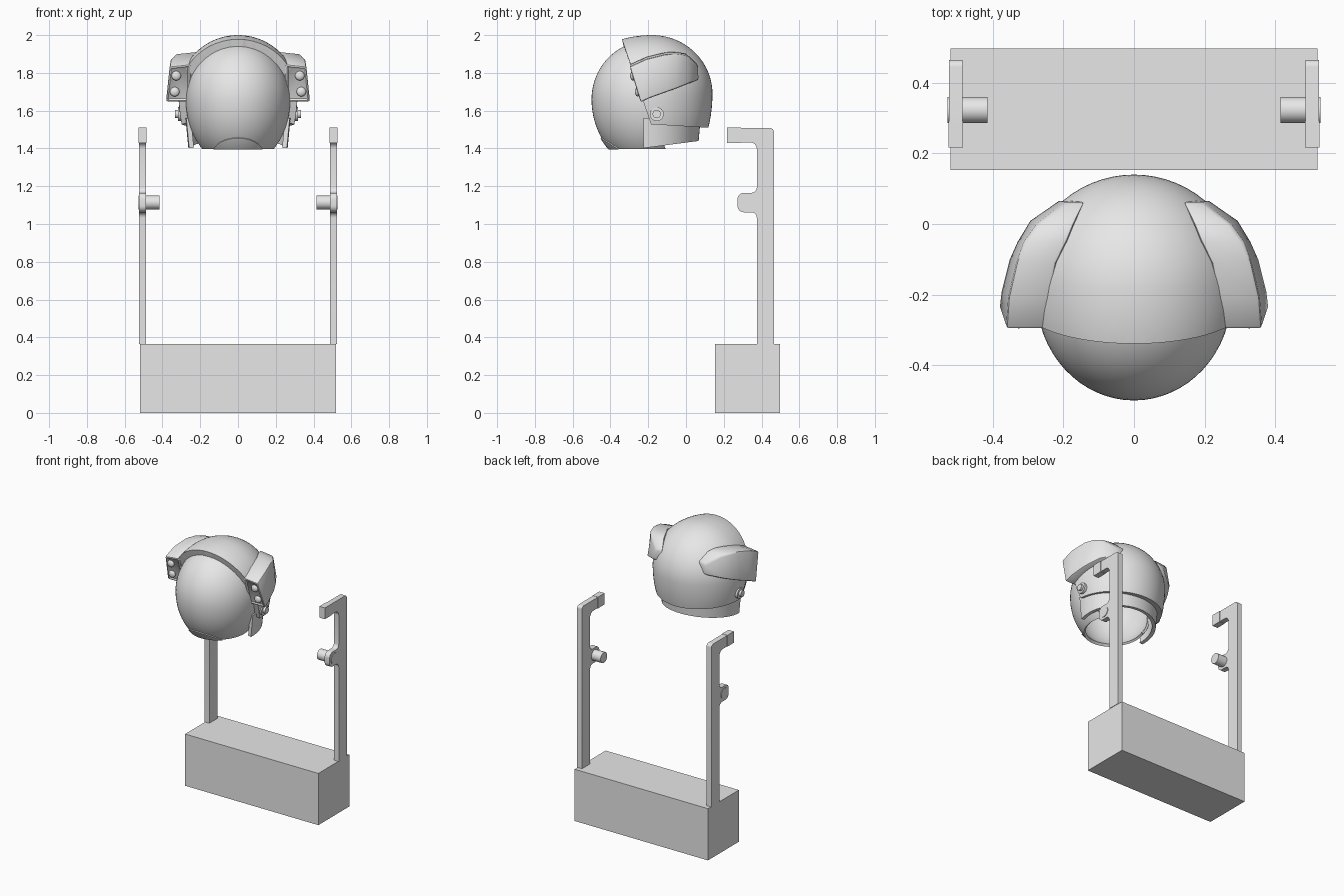
import bpy, bmesh, math
from mathutils import Vector, Matrix

if "Cube" in bpy.data.objects:
    bpy.data.objects.remove(bpy.data.objects["Cube"])

grey = bpy.data.materials.new("plain_grey")
grey.diffuse_color = (0.8, 0.8, 0.8, 1)
grey.use_nodes = True
grey.node_tree.nodes["Principled BSDF"].inputs["Base Color"].default_value = grey.diffuse_color


def finish(name, bm, mirror=False, wall=0, angle=30):
    """Turn a bmesh into an object, add wall thickness / mirror, set shading."""
    me = bpy.data.meshes.new(name)
    bm.to_mesh(me)
    bm.free()
    ob = bpy.data.objects.new(name, me)
    bpy.context.collection.objects.link(ob)
    me.materials.append(grey)
    bpy.ops.object.select_all(action='DESELECT')
    ob.select_set(True)
    bpy.context.view_layer.objects.active = ob
    if wall:
        m = ob.modifiers.new("wall", 'SOLIDIFY')
        m.thickness, m.offset = wall, -1
        bpy.ops.object.modifier_apply(modifier=m.name)
    if mirror:
        m = ob.modifiers.new("mirror", 'MIRROR')
        m.use_mirror_merge = False
        bpy.ops.object.modifier_apply(modifier=m.name)
    bpy.ops.object.shade_smooth_by_angle(angle=math.radians(angle))
    return ob


def egg(centre, rx, front, back, up, down):
    """Sphere with separate radii to the front, back, top and bottom."""
    bm = bmesh.new()
    bmesh.ops.create_uvsphere(bm, u_segments=64, v_segments=40, radius=1)
    for v in bm.verts:
        x, y, z = v.co
        v.co = Vector(centre) + Vector((x * rx, y * (front if y < 0 else back),
                                        z * (up if z > 0 else down)))
    return bm


def cut(bm, point, away):
    """Remove everything on the 'away' side of a plane."""
    bmesh.ops.bisect_plane(bm, geom=bm.verts[:] + bm.edges[:] + bm.faces[:],
                           plane_co=point, plane_no=away, clear_outer=True)


def box(name, x, y, z, mirror=False):
    bm = bmesh.new()
    bmesh.ops.create_cube(bm, size=1)
    for v in bm.verts:
        v.co = [a + (b - a) * (c + 0.5) for (a, b), c in zip((x, y, z), v.co)]
    return finish(name, bm, mirror)


def rounded(corners):
    """Polygon from (y, z, radius) corners, each rounded with an arc."""
    out, n = [], len(corners)
    for i, (a, b, r) in enumerate(corners):
        p = Vector((a, b))
        if not r:
            out.append(p)
            continue
        d0 = (Vector(corners[i - 1][:2]) - p).normalized()
        d1 = (Vector(corners[(i + 1) % n][:2]) - p).normalized()
        c = p + (d0 + d1) * r
        for k in range(7):
            t = k / 6 * math.pi / 2
            out.append(c - d1 * r * math.cos(t) - d0 * r * math.sin(t))
    return out


def x_rod(bm, y, z, r, x0, x1):
    """Cylinder along x."""
    m = Matrix.Translation(((x0 + x1) / 2, y, z)) @ Matrix.Rotation(math.pi / 2, 4, 'Y')
    bmesh.ops.create_cone(bm, cap_ends=True, segments=32, radius1=r, radius2=r,
                          depth=x1 - x0, matrix=m)


# --- Stand -----------------------------------------------------------------
box("base", (-0.52, 0.52), (0.153, 0.498), (0, 0.365))

# Upright with top arm and rounded peg bracket
profile = rounded([
    (0.375, 0.365, 0), (0.465, 0.365, 0), (0.465, 1.508, 0.02), (0.22, 1.508, 0),
    (0.22, 1.432, 0), (0.375, 1.432, 0.035), (0.375, 1.165, 0.03),
    (0.272, 1.165, 0.035), (0.272, 1.062, 0.035), (0.375, 1.062, 0.03)])
bm = bmesh.new()
face = bm.faces.new([bm.verts.new((0.486, p.x, p.y)) for p in profile])
ext = bmesh.ops.extrude_face_region(bm, geom=[face])
bmesh.ops.translate(bm, vec=(0.038, 0, 0),
                    verts=[g for g in ext["geom"] if isinstance(g, bmesh.types.BMVert)])
bmesh.ops.recalc_face_normals(bm, faces=bm.faces[:])
finish("uprights", bm, mirror=True)

box("arm_tips", (0.484, 0.526), (0.217, 0.29), (1.43, 1.51), mirror=True)

bm = bmesh.new()
x_rod(bm, 0.323, 1.114, 0.037, 0.415, 0.528)
finish("pegs", bm, mirror=True)

# --- Helmet ----------------------------------------------------------------
rim_point = (0, -0.34, 1.98)                          # slanted face opening
rim_out = Vector((0, -0.35, -0.12)).normalized()

bm = egg((0, -0.18, 1.69), 0.315, 0.43, 0.32, 0.31, 0.5)
cut(bm, rim_point, rim_out)
cut(bm, (0, -0.22, 1.53), (0, -0.06, -1))
finish("helmet_shell", bm, wall=0.045)

visor_shape = ((0, -0.2, 1.66), 0.277, 0.3, 0.3, 0.31, 0.36)
bm = egg(*visor_shape)
cut(bm, Vector(rim_point) - rim_out * 0.03, -rim_out)
cut(bm, (0, -0.31, 1.397), (0, 0, -1))
finish("visor", bm, wall=0.015)

# Raised band below the visor
bm = egg(visor_shape[0], 0.284, 0.306, 0.306, 0.316, 0.366)
cut(bm, Vector(rim_point) - rim_out * 0.01, -rim_out)
cut(bm, (0, -0.43, 1.44), (0, 0.13, 0.21))
cut(bm, (0, -0.31, 1.395), (0, 0, -1))
finish("chin_band", bm, wall=0.02)

# Open neck collar, slightly flared upward
bm = bmesh.new()
bmesh.ops.create_cone(bm, cap_ends=False, segments=64, radius1=0.97, radius2=1.03, depth=1)
for v in bm.verts:
    x, y, z = v.co
    v.co = (x * 0.27, -0.18 + y * 0.25, 1.475 + z * 0.17)
cut(bm, (0, -0.225, 1.5), (0, -1, 0))
cut(bm, (0, -0.2, 1.405), (0, 0.13, -1))
finish("neck_collar", bm, wall=0.025)

# Side pods: stations of (y low, y high, x in, x out, z low, z high)
stations = [(-0.24, -0.298, 0.25, 0.382, 1.645, 1.845),
            (-0.19, -0.21, 0.24, 0.376, 1.668, 1.885),
            (-0.10, -0.11, 0.22, 0.353, 1.70, 1.91),
            (-0.05, -0.05, 0.19, 0.331, 1.718, 1.912),
            (0.01, 0.0, 0.17, 0.295, 1.742, 1.903),
            (0.066, 0.062, 0.14, 0.215, 1.765, 1.845)]
bm = bmesh.new()
rings = []
for y0, y1, xi, xo, z0, z1 in stations:
    rings.append([bm.verts.new(c) for c in
                  ((xi, y0, z0), (xo, y0, z0), (xo - 0.02, y1, z1 - 0.012), (xi, y1, z1))])
for a, b in zip(rings, rings[1:]):
    for k in range(4):
        j = (k + 1) % 4
        bm.faces.new((a[k], a[j], b[j], b[k]))
bm.faces.new(rings[0])
bm.faces.new(rings[-1][::-1])
bmesh.ops.recalc_face_normals(bm, faces=bm.faces[:])
sharp = [e for e in bm.edges if len(e.link_faces) == 2 and e.calc_face_angle() > 0.7]
bmesh.ops.bevel(bm, geom=sharp, offset=0.01, segments=2, profile=0.5, affect='EDGES')
bm.normal_update()
front = max((f for f in bm.faces if f.normal.y < -0.8), key=lambda f: f.calc_area())
bmesh.ops.inset_region(bm, faces=[front], thickness=0.012, depth=-0.006)
finish("side_pods", bm, mirror=True, angle=35)

# Round lamps on the pod fronts
bm = bmesh.new()
for x, z in ((0.327, 1.785), (0.335, 1.70)):
    y = -0.298 + (1.845 - z) * 0.29
    m = Matrix.Translation((x, y, z)) @ Matrix.Diagonal((1, 0.6, 1, 1))
    bmesh.ops.create_uvsphere(bm, u_segments=24, v_segments=12, radius=0.025, matrix=m)
finish("pod_lamps", bm, mirror=True)

# Hinge knobs
bm = bmesh.new()
x_rod(bm, -0.155, 1.582, 0.037, 0.26, 0.318)
x_rod(bm, -0.155, 1.582, 0.022, 0.31, 0.334)
finish("hinge_knobs", bm, mirror=True)
